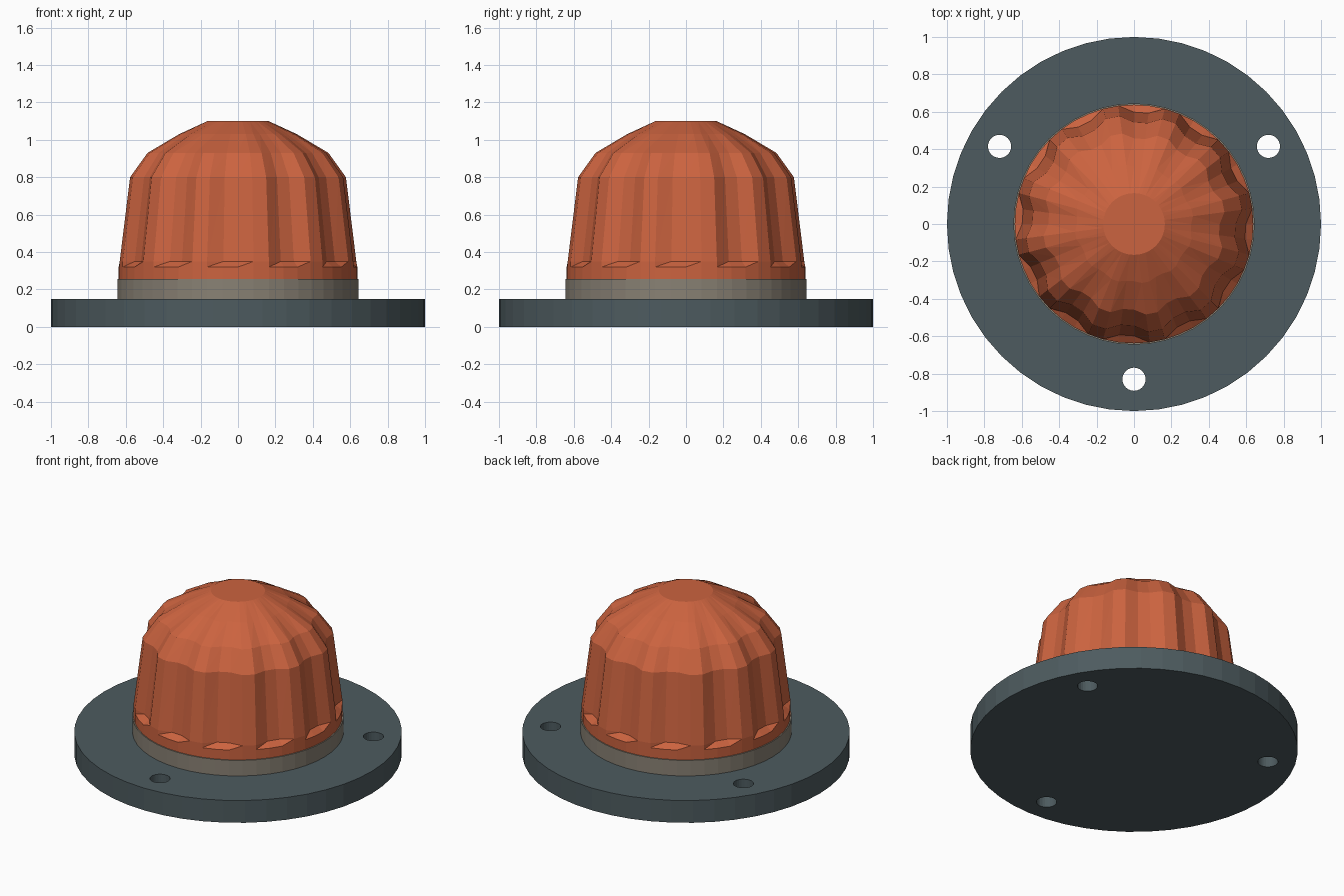
import bpy, bmesh
from math import sin, cos, pi, radians

if "Cube" in bpy.data.objects:
    bpy.data.objects.remove(bpy.data.objects["Cube"])

SEGS = 48


def material(name, rgb):
    m = bpy.data.materials.new(name)
    m.diffuse_color = (*rgb, 1)
    m.use_nodes = True
    m.node_tree.nodes["Principled BSDF"].inputs["Base Color"].default_value = m.diffuse_color
    return m


def lathe(name, rings, mat, flute_sides=()):
    """Stack of capped rings; each ring is (z, radius, flute depth)."""
    bm = bmesh.new()
    loops = []
    for z, r, depth in rings:
        loop = []
        for i in range(SEGS):
            rad = r if i % 4 in (1, 2) else r - depth
            a = 2 * pi * i / SEGS
            loop.append(bm.verts.new((rad * cos(a), rad * sin(a), z)))
        loops.append(loop)
    for lo, hi in zip(loops, loops[1:]):
        for i in range(SEGS):
            j = (i + 1) % SEGS
            bm.faces.new((lo[i], lo[j], hi[j]))
            bm.faces.new((lo[i], hi[j], hi[i]))
    bm.faces.new(loops[0][::-1])
    bm.faces.new(loops[-1])
    # merge flat triangle pairs back into quads
    bmesh.ops.dissolve_limit(bm, angle_limit=radians(0.1), verts=bm.verts, edges=bm.edges)
    me = bpy.data.meshes.new(name)
    bm.to_mesh(me)
    bm.free()
    ob = bpy.data.objects.new(name, me)
    bpy.context.collection.objects.link(ob)
    if mat:
        me.materials.append(mat)
    return ob


slate = material("slate", (0.075, 0.105, 0.115))
tan = material("tan", (0.25, 0.22, 0.175))
orange = material("orange", (0.6, 0.125, 0.05))

# Mounting flange
flange = lathe("mounting_flange", [(0, 1, 0), (0.15, 1, 0)], slate)

# Three screw holes
for k in range(3):
    a = radians(30 + 120 * k)
    bpy.ops.mesh.primitive_cylinder_add(vertices=24, radius=0.062, depth=0.6,
                                        location=(0.83 * cos(a), 0.83 * sin(a), 0.07))
    cutter = bpy.context.object
    cutter.name = f"screw_hole_cutter_{k + 1}"
    cutter.hide_render = True
    cutter.hide_set(True)
    mod = flange.modifiers.new("screw_hole", 'BOOLEAN')
    mod.operation = 'DIFFERENCE'
    mod.solver = 'EXACT'
    mod.object = cutter

# Seal collar
lathe("seal_collar", [(0.15, 0.645, 0), (0.255, 0.645, 0)], tan)

# Fluted lens dome
lathe("lens_dome", [
    (0.255, 0.638, 0), (0.32, 0.638, 0),
    (0.35, 0.638, 0.04), (0.80, 0.582, 0.038), (0.93, 0.488, 0.03),
    (1.03, 0.318, 0.012), (1.10, 0.165, 0),
], orange)
